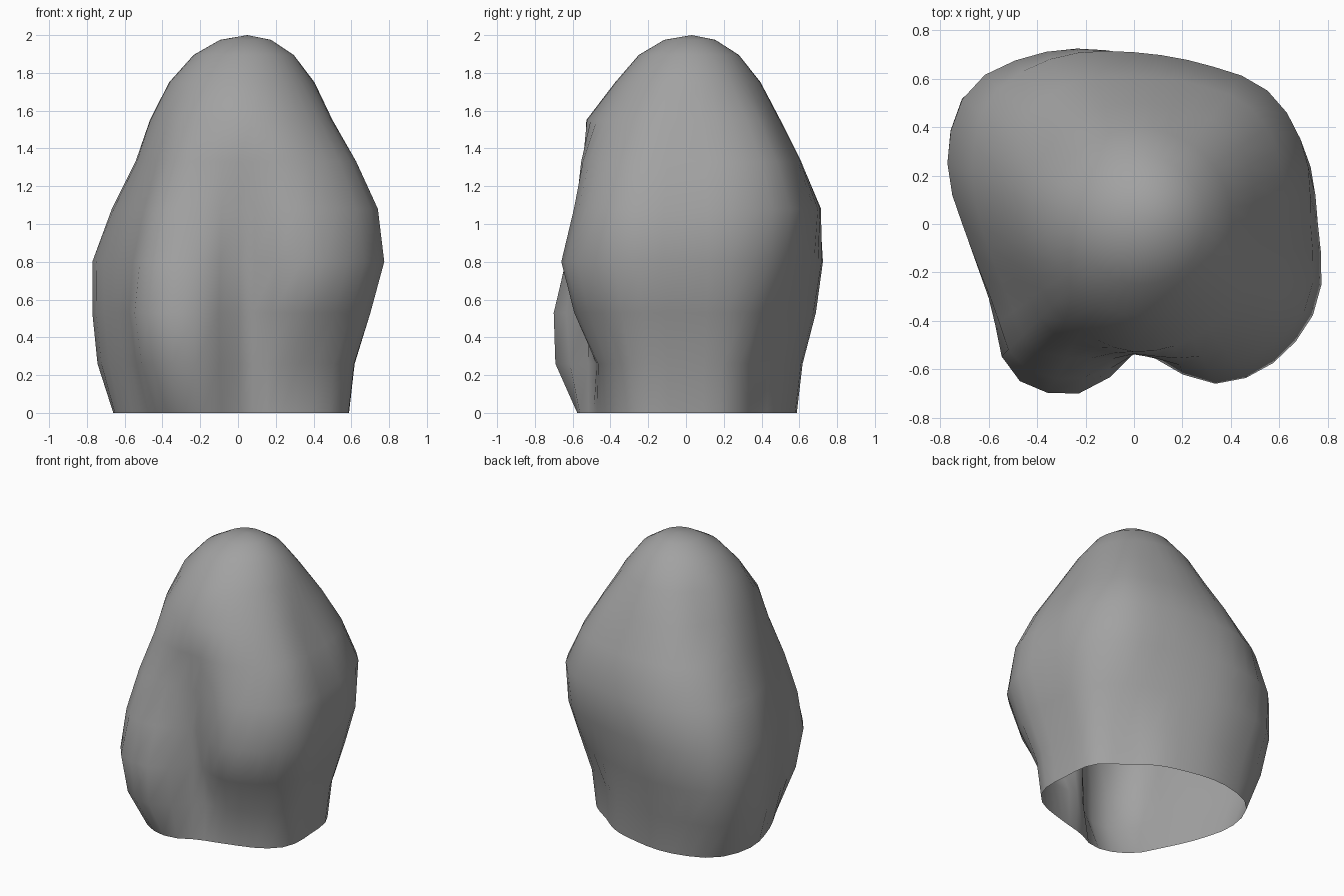
import bpy, bmesh
from math import sin, cos, radians

default = bpy.data.objects.get("Cube")
if default:
    bpy.data.objects.remove(default, do_unlink=True)

SEGMENTS = 40
HEIGHTS = [0, .26, .53, .80, 1.08, 1.33, 1.55]

# Vertical profiles: direction in degrees -> radius (hundredths) at each height
PROFILES = {
    0: (58, 61, 69, 76, 73, 62, 50),     # left side
    25: (59, 62, 70, 77, 77, 66, 53),
    45: (53, 55, 66, 75, 78, 68, 55),    # high shoulder
    67: (54, 56, 62, 69, 72, 63, 51),
    90: (56, 59, 65, 70, 71, 61, 50),    # back
    120: (66, 70, 78, 81, 77, 64, 50),
    140: (73, 82, 88, 88, 79, 62, 47),   # back corner bulge
    160: (70, 79, 82, 82, 71, 57, 48),
    185: (61, 66, 69, 69, 62, 53, 46),   # right side
    210: (58, 64, 68, 67, 60, 52, 46),
    231: (62, 75, 80, 75, 66, 56, 49),   # low front lobe
    250: (61, 74, 75, 68, 59, 54, 50),
    263: (56, 60, 62, 59, 56, 54, 52),
    274: (50, 49, 50, 53, 54, 54, 53),   # front groove
    300: (51, 53, 68, 76, 68, 62, 53),   # high front lobe
    333: (62, 65, 75, 83, 79, 67, 53),
}
# Rounded top: height, radius, sideways offset
CAP = [(1.75, .385, .02), (1.895, .265, .03), (1.975, .135, .04)]


def radius(angle, level):
    """Smooth cyclic interpolation between neighbouring profiles."""
    keys = list(PROFILES)
    n = len(keys)
    i = max(k for k in range(n) if keys[k] <= angle)

    def knot(k):
        return keys[k % n] + 360 * (k // n), PROFILES[keys[k % n]][level] / 100

    (a0, r0), (a1, r1), (a2, r2), (a3, r3) = [knot(i + k) for k in (-1, 0, 1, 2)]
    span = a2 - a1
    t = (angle - a1) / span
    m1 = (r2 - r0) / (a2 - a0) * span
    m2 = (r3 - r1) / (a3 - a1) * span
    s = 1 - t
    return (r1 * (1 + 2 * t) * s * s + m1 * t * s * s
            + r2 * t * t * (3 - 2 * t) - m2 * t * t * s)


def ring(bm, z, radius_at, offset=0):
    verts = []
    for s in range(SEGMENTS):
        angle = 360 * s / SEGMENTS
        a, r = radians(angle), radius_at(angle)
        verts.append(bm.verts.new((offset + r * cos(a), offset / 2 + r * sin(a), z)))
    return verts


# Boulder: lofted rings, closed at the top and open underneath
bm = bmesh.new()
rings = [ring(bm, z, lambda a, k=k: radius(a, k)) for k, z in enumerate(HEIGHTS)]
rings += [ring(bm, z, lambda a, r=r: r, offset) for z, r, offset in CAP]
for low, high in zip(rings, rings[1:]):
    for s in range(SEGMENTS):
        t = (s + 1) % SEGMENTS
        bm.faces.new((low[s], low[t], high[t], high[s]))
apex = bm.verts.new((.05, .03, 2))
for s in range(SEGMENTS):
    bm.faces.new((rings[-1][s], rings[-1][(s + 1) % SEGMENTS], apex))
for f in bm.faces:
    f.smooth = True

mesh = bpy.data.meshes.new("boulder")
bm.to_mesh(mesh)
bm.free()
boulder = bpy.data.objects.new("boulder", mesh)
bpy.context.collection.objects.link(boulder)

# Stone colour
stone = bpy.data.materials.new("grey stone")
stone.use_nodes = True
grey = (.36, .36, .36, 1)
stone.diffuse_color = grey
stone.node_tree.nodes["Principled BSDF"].inputs["Base Color"].default_value = grey
mesh.materials.append(stone)
